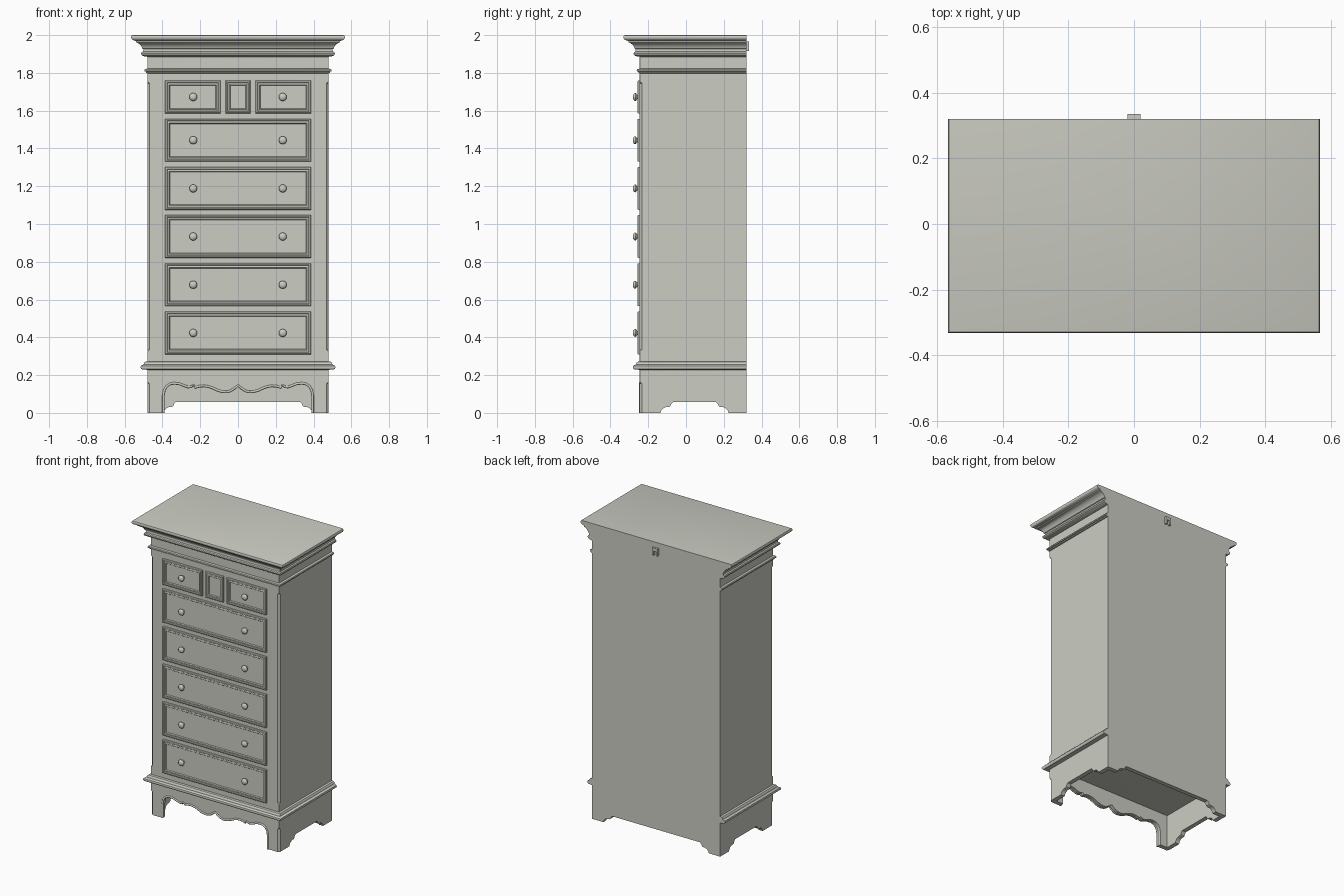
import bpy, bmesh, math

if "Cube" in bpy.data.objects:
    bpy.data.objects.remove(bpy.data.objects["Cube"])

W, F, B = 0.48, -0.245, 0.32   # half width, front and back of the carcass

paint = bpy.data.materials.new("pale stone paint")
paint.diffuse_color = (0.60, 0.605, 0.545, 1)
paint.use_nodes = True
paint.node_tree.nodes["Principled BSDF"].inputs["Base Color"].default_value = paint.diffuse_color


def finish(obj, angle=35):
    bpy.ops.object.select_all(action='DESELECT')
    obj.select_set(True)
    bpy.context.view_layer.objects.active = obj
    bpy.ops.object.shade_smooth_by_angle(angle=math.radians(angle))


def make(name, bm):
    bmesh.ops.recalc_face_normals(bm, faces=bm.faces)
    me = bpy.data.meshes.new(name)
    bm.to_mesh(me)
    bm.free()
    me.materials.append(paint)
    obj = bpy.data.objects.new(name, me)
    bpy.context.collection.objects.link(obj)
    finish(obj)
    return obj


def loft(name, rings):
    """Closed solid through rings that have equal point counts."""
    bm = bmesh.new()
    vs = [[bm.verts.new(p) for p in r] for r in rings]
    n = len(vs[0])
    for a, b in zip(vs, vs[1:]):
        for i in range(n):
            j = (i + 1) % n
            bm.faces.new((a[i], a[j], b[j], b[i]))
    bm.faces.new(vs[0])
    bm.faces.new(vs[-1])
    return make(name, bm)


def moulding(name, profile):
    """Profile of (overhang, z), running round the front and both sides."""
    return loft(name, [[(-W - d, B, z), (-W - d, F - d, z),
                        (W + d, F - d, z), (W + d, B, z)] for d, z in profile])


def plate(name, outline, axis, a, b):
    """Outline (u, z) extruded along axis from a to b."""
    put = (lambda u, z, t: (u, t, z)) if axis == 'y' else (lambda u, z, t: (t, u, z))
    return loft(name, [[put(u, z, t) for u, z in outline] for t in (a, b)])


def mirror_path(half):
    """Points from the left edge to the centre, mirrored to the right."""
    return half + [(-x, z) for x, z in reversed(half) if abs(x) > 1e-6]


# carcass with stopped chamfers on the front corners
def body_ring(z, c):
    return [(W, B, z), (-W, B, z), (-W, F + c, z), (-W + c, F, z),
            (W - c, F, z), (W, F + c, z)]


loft("carcass", [body_ring(z, c) for z, c in
                 ((0.235, .0004), (0.325, .0004), (0.335, .012),
                  (1.745, .012), (1.755, .0004), (1.95, .0004))])

# mouldings
moulding("cornice", [(0, 1.885), (.022, 1.889), (.031, 1.895), (.033, 1.903),
                     (.030, 1.910), (.022, 1.914), (.021, 1.926), (.027, 1.929),
                     (.030, 1.938), (.038, 1.949), (.050, 1.958), (.060, 1.962),
                     (.060, 1.969), (.074, 1.973), (.082, 1.978), (.086, 1.985),
                     (.086, 1.993), (.083, 1.998), (.078, 2.0)])
moulding("neck_moulding", [(0, 1.798), (.006, 1.800), (.008, 1.806), (.014, 1.808),
                           (.016, 1.814), (.013, 1.820), (0, 1.823)])
moulding("base_moulding", [(0, .228), (.028, .230), (.034, .235), (.036, .242),
                           (.034, .249), (.028, .253), (.020, .256), (.018, .264),
                           (.013, .270), (0, .273)])

# plinth: front apron with scalloped opening
T = 0.03
half = [(-.395, 0), (-.395, .09), (-.390, .118), (-.378, .138), (-.360, .150),
        (-.340, .154), (-.310, .151), (-.285, .141), (-.265, .134), (-.248, .135),
        (-.235, .143), (-.225, .131), (-.205, .138), (-.180, .140), (-.155, .136),
        (-.130, .127), (-.105, .115), (-.080, .109), (-.060, .108), (-.040, .113),
        (-.020, .126), (0, .142)]
scallop = mirror_path(half)
X = W - T
plate("front_apron", [(X, 0), (X, .235), (-X, .235), (-X, 0)] + scallop, 'y', F, F + T)

# bead that follows the scalloped edge
cu = bpy.data.curves.new("apron_bead", 'CURVE')
cu.dimensions = '3D'
cu.bevel_depth = 0.007
cu.bevel_resolution = 2
cu.use_fill_caps = True
sp = cu.splines.new('POLY')
sp.points.add(len(scallop) - 1)
for p, (x, z) in zip(sp.points, scallop):
    p.co = (x, F + .002, z + (.003 if z else 0), 1)
cu.materials.append(paint)
bead = bpy.data.objects.new("apron_bead", cu)
bpy.context.collection.objects.link(bead)
bpy.ops.object.select_all(action='DESELECT')
bead.select_set(True)
bpy.context.view_layer.objects.active = bead
bpy.ops.object.convert(target='MESH')
finish(bpy.context.object, 50)


# bracket-foot opening used by the sides and the back
def bracket(centre, h):
    left = [(-h, 0), (-h + .004, .012), (-h + .014, .024), (-h + .028, .030),
            (-h + .044, .031), (-h + .052, .036), (-h + .057, .048), (-h + .066, .057)]
    return [(centre + u, z) for u, z in mirror_path(left)]


plate("back_apron", [(X, 0), (X, .235), (-X, .235), (-X, 0)] + bracket(0, .395),
      'y', B - T, B)
side = [(B, 0), (B, .235), (F + T, .235), (F + T, 0)] + bracket(.045, .18)
for s, label in ((-1, "left"), (1, "right")):
    plate(label + "_apron", side, 'x', s * X, s * W)
    # front corner post with stopped chamfer
    loft(label + "_front_corner",
         [[(s * X, F + T, z), (s * W, F + T, z), (s * W, F + c, z),
           (s * (W - c), F, z), (s * X, F, z)]
          for z, c in ((0, .012), (.155, .012), (.165, .0004), (.235, .0004))])


# drawer fronts with raised frame and sunk panel
def drawer(name, x0, x1, z0, z1):
    steps = [(0, F + .01), (0, F - .008), (.004, F - .013), (.010, F - .013),
             (.013, F - .009), (.017, F - .009), (.020, F - .011),
             (.023, F - .010), (.027, F - .004)]
    loft(name, [[(x0 + i, y, z0 + i), (x1 - i, y, z0 + i),
                 (x1 - i, y, z1 - i), (x0 + i, y, z1 - i)] for i, y in steps])


# turned knob
def knob(name, x, z):
    prof = [(.012, F), (.010, F - .012), (.013, F - .016), (.019, F - .019),
            (.021, F - .023), (.020, F - .028), (.015, F - .033), (.007, F - .036)]
    n = 20
    loft(name, [[(x + r * math.cos(2 * math.pi * k / n), y,
                  z + r * math.sin(2 * math.pi * k / n)) for k in range(n)]
                for r, y in prof])


for i in range(5):
    z = 0.31 + i * 0.255
    drawer(f"long_drawer_{i + 1}", -.387, .387, z, z + .227)
    for s, label in ((-1, "left"), (1, "right")):
        knob(f"{label}_knob_{i + 1}", s * .237, z + .1135)

# top row: two short drawers and a small centre panel
for s, label in ((-1, "left"), (1, "right")):
    a, b = sorted((s * .387, s * .092))
    drawer(label + "_short_drawer", a, b, 1.585, 1.76)
    knob(label + "_knob_top", s * .237, 1.6725)
drawer("centre_panel", -.066, .066, 1.585, 1.76)

# wall bracket on the back
plate("back_hanger", [(-.02, 1.915), (-.02, 1.965), (.02, 1.965), (.02, 1.915),
                      (.008, 1.915), (.008, 1.945), (-.008, 1.945), (-.008, 1.915)],
      'y', B - .002, B + .014)
